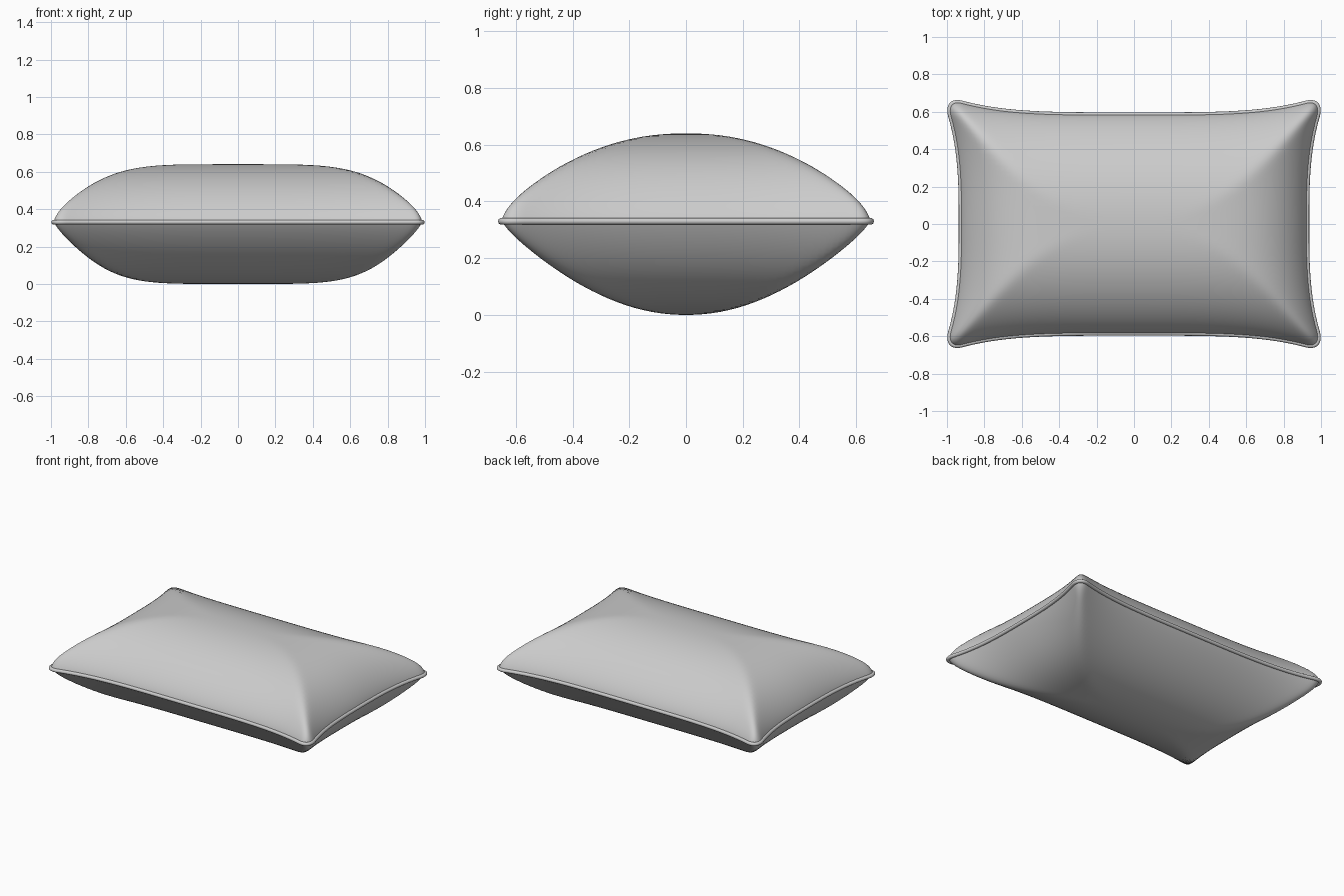
import bpy, math

if "Cube" in bpy.data.objects:
    bpy.data.objects.remove(bpy.data.objects["Cube"])

X, Y, R = 0.925, 0.585, 0.09      # half sizes at mid-edge, corner radius
SEAM = 0.33
NU, NV = 72, 60


def plan(u, v):
    """Square parameters -> pinched rectangle with rounded corners."""
    x, y = abs(u) * X, abs(v) * Y
    a, b = (x - (X - R)) / R, (y - (Y - R)) / R
    if a > 0 and b > 0:
        a, b = a * math.sqrt(1 - b * b / 2), b * math.sqrt(1 - a * a / 2)
        x, y = X - R + a * R, Y - R + b * R
    px = x * (1 + 0.10 * (y / Y) ** 3)
    py = y * (1 + 0.16 * (x / X) ** 4)
    return math.copysign(px, u), math.copysign(py, v)


def puff(u, v, ax, bx, ay, by):
    """Fullness 0..1: crowned panel with soft ridges running to the corners."""
    p = 1 - max(0, 1 - abs(u) ** ax) ** bx
    q = 1 - max(0, 1 - abs(v) ** ay) ** by
    d = (p ** 8 + q ** 8) ** 0.125
    return max(1 - d, 0.04 * (1 - max(abs(u), abs(v))))


def spaced(n):
    """Samples from -1 to 1, denser at the edges."""
    s = [math.sin(math.pi / 2 * (2 * i / n - 1)) for i in range(n + 1)]
    s[0], s[-1] = -1.0, 1.0
    return s


us, vs = spaced(NU), spaced(NV)

# Cushion: top and bottom panels sharing the seam vertices
verts, faces, seam = [], [], {}
for height, shape in ((0.31, (4.6, 0.78, 2.2, 0.72)), (-0.33, (5, 0.95, 2.1, 0.9))):
    idx = {}
    for i, u in enumerate(us):
        for j, v in enumerate(vs):
            edge = i in (0, NU) or j in (0, NV)
            if edge and (i, j) in seam:
                idx[i, j] = seam[i, j]
                continue
            h = 0 if edge else height * puff(u, v, *shape)
            idx[i, j] = len(verts)
            if edge:
                seam[i, j] = len(verts)
            verts.append((*plan(u, v), SEAM + h))
    for i in range(NU):
        for j in range(NV):
            f = [idx[i, j], idx[i + 1, j], idx[i + 1, j + 1], idx[i, j + 1]]
            faces.append(f if height > 0 else f[::-1])

mesh = bpy.data.meshes.new("cushion")
mesh.from_pydata(verts, [], faces)
mesh.polygons.foreach_set("use_smooth", [True] * len(faces))
cushion = bpy.data.objects.new("cushion", mesh)
bpy.context.collection.objects.link(cushion)

# Piping: thin cord following the seam
loop = [(u, -1) for u in us[:-1]] + [(1, v) for v in vs[:-1]]
loop += [(-u, 1) for u in us[:-1]] + [(-1, -v) for v in vs[:-1]]
curve = bpy.data.curves.new("piping", "CURVE")
curve.dimensions = "3D"
curve.bevel_depth = 0.012
curve.bevel_resolution = 3
spline = curve.splines.new("POLY")
spline.points.add(len(loop) - 1)
for pt, (u, v) in zip(spline.points, loop):
    pt.co = (*plan(u, v), SEAM, 1)
spline.use_cyclic_u = True
piping = bpy.data.objects.new("piping", curve)
bpy.context.collection.objects.link(piping)
